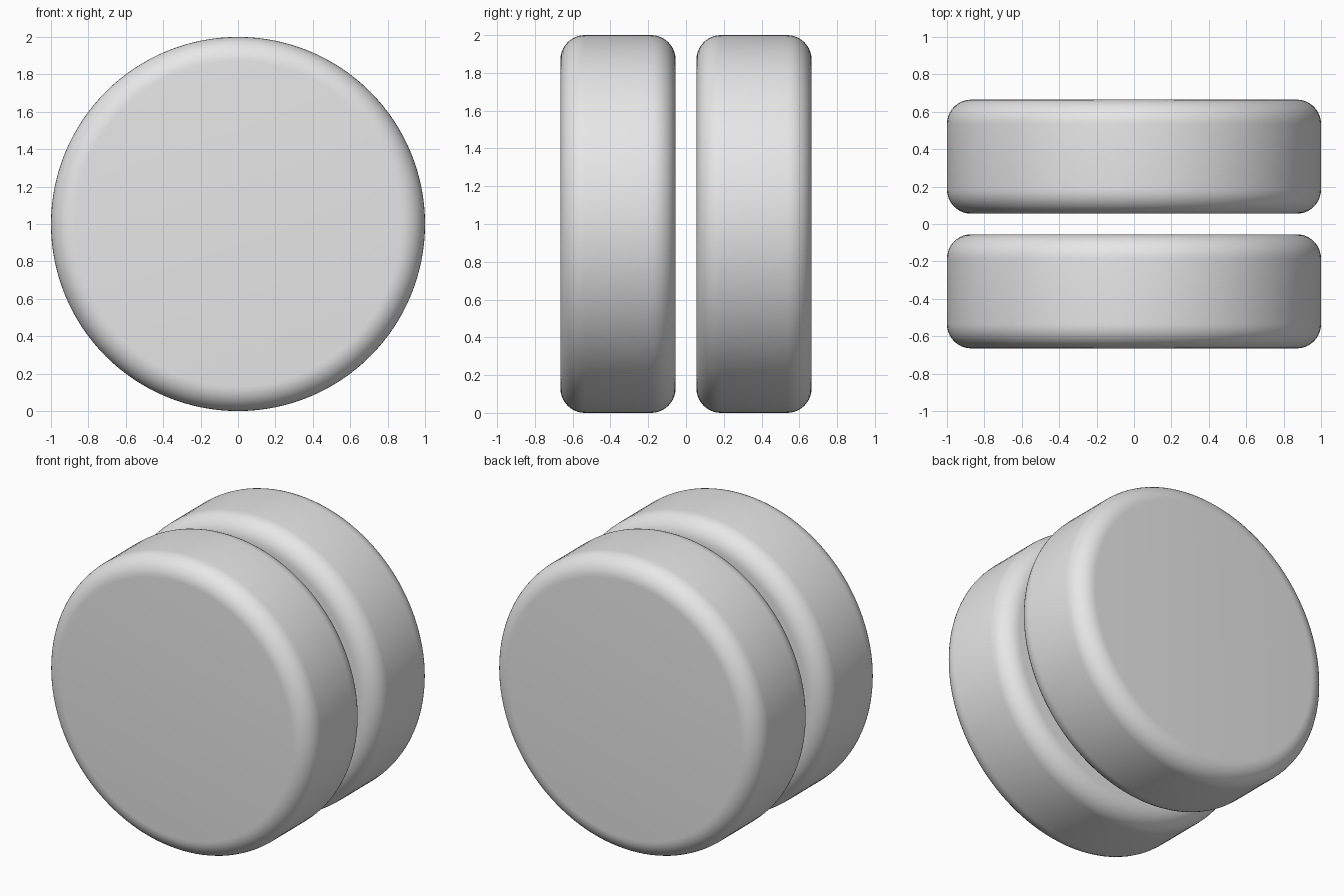
import bpy
import math

# Remove the default cube
cube = bpy.data.objects.get("Cube")
if cube:
    bpy.data.objects.remove(cube, do_unlink=True)

RADIUS = 1.0
WIDTH = 0.61
OFFSET = 0.36
ROUNDING = 0.13

# Plain light grey for both wheels
grey = bpy.data.materials.new("light_grey")
grey.use_nodes = True
colour = (0.8, 0.8, 0.8, 1.0)
grey.diffuse_color = colour
grey.node_tree.nodes["Principled BSDF"].inputs["Base Color"].default_value = colour


def add_wheel(name, y):
    """Solid disc lying along y with rounded rims."""
    bpy.ops.mesh.primitive_cylinder_add(
        vertices=128, radius=RADIUS, depth=WIDTH,
        location=(0, y, RADIUS), rotation=(math.pi / 2, 0, 0))
    wheel = bpy.context.object
    wheel.name = name
    wheel.data.materials.append(grey)

    # Round only the sharp rim edges
    bevel = wheel.modifiers.new("rounded_rim", 'BEVEL')
    bevel.width = ROUNDING
    bevel.segments = 10
    bevel.limit_method = 'ANGLE'
    bevel.angle_limit = math.radians(60)
    bpy.ops.object.modifier_apply(modifier=bevel.name)
    bpy.ops.object.shade_smooth_by_angle(angle=math.radians(30))
    return wheel


# Front and back wheels, separated by a narrow gap
add_wheel("front_wheel", -OFFSET)
add_wheel("back_wheel", OFFSET)
